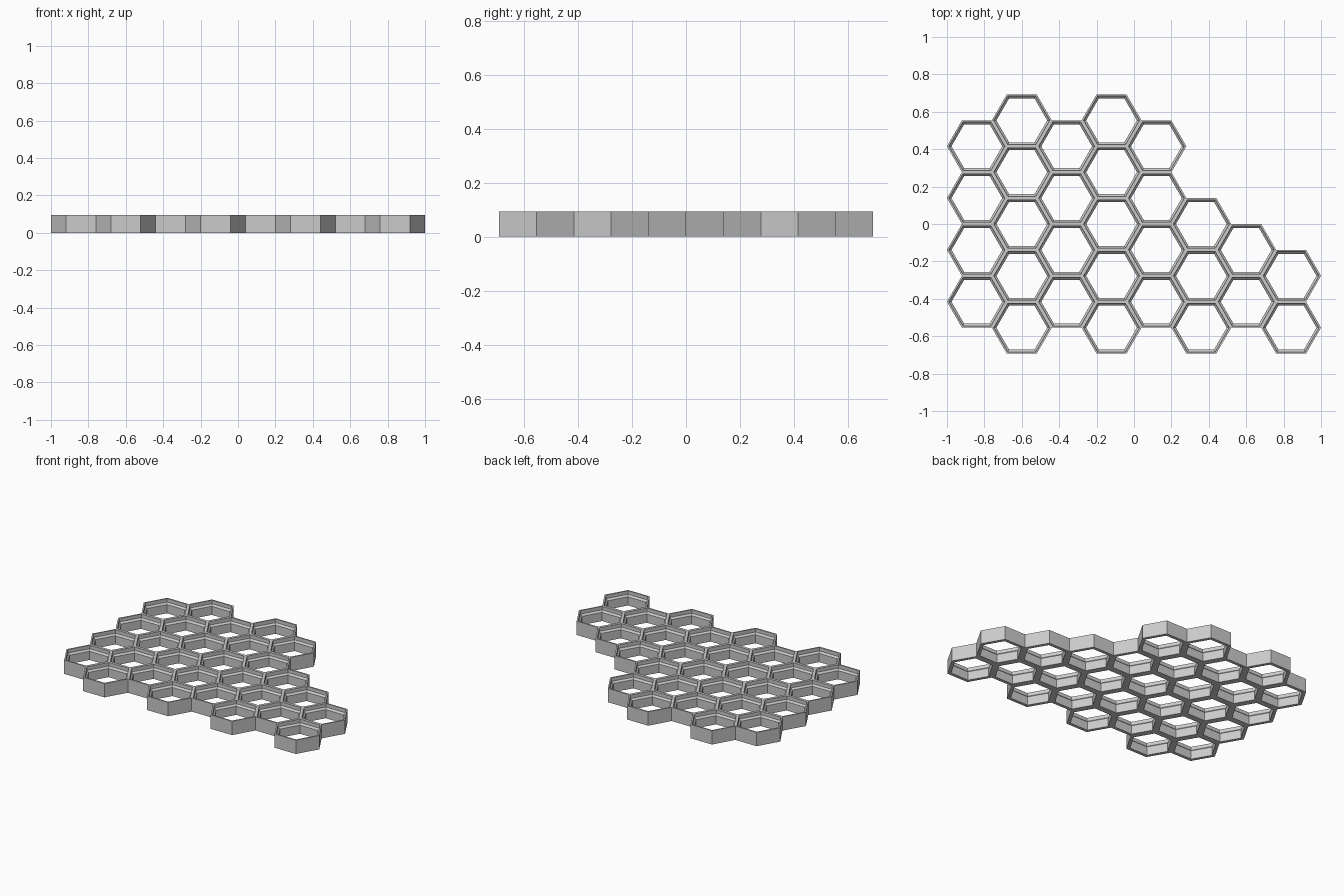
import bpy, bmesh
from math import cos, sin, pi, sqrt
from mathutils import Vector

cube = bpy.data.objects.get("Cube")
if cube:
    bpy.data.objects.remove(cube, do_unlink=True)

R = 0.16                 # outer radius of a cell
PITCH = R * sqrt(3)      # distance between neighbouring cells
HEIGHT = 0.094

# Wall section of one cell as (apothem, height): thick foot, slope, thin rim
outer = PITCH / 2
thick = outer - 0.021
thin = outer - 0.0095
section = [(outer, 0), (thick, 0), (thick, 0.059), (thin, 0.07),
           (thin, HEIGHT), (outer, HEIGHT)]

# Cells in each column, from left to right; odd columns sit half a cell lower
counts = [4, 5, 4, 5, 4, 3, 2, 2]
centres = []
for col, count in enumerate(counts):
    start = -2 if col % 2 else -1.5
    for row in range(count):
        centres.append(Vector(((col - 3.5) * 1.5 * R, (start + row) * PITCH, 0)))


def has_neighbour(centre, side):
    """True if another cell touches this side."""
    angle = (side + 0.5) * pi / 3
    spot = centre + Vector((cos(angle), sin(angle), 0)) * PITCH
    return any((spot - c).length < R / 4 for c in centres)


def add_cell(bm, centre):
    rings = []
    for apothem, z in section:
        r = apothem / cos(pi / 6)
        rings.append([bm.verts.new(centre + Vector((r * cos(i * pi / 3), r * sin(i * pi / 3), z)))
                      for i in range(6)])
    for k, ring in enumerate(rings):
        following = rings[(k + 1) % len(rings)]
        outside = k == len(rings) - 1
        for i in range(6):
            if outside and has_neighbour(centre, i):
                continue          # neighbouring cells join into one wall
            j = (i + 1) % 6
            bm.faces.new((ring[i], ring[j], following[j], following[i]))


# Honeycomb panel
bm = bmesh.new()
for centre in centres:
    add_cell(bm, centre)
bmesh.ops.remove_doubles(bm, verts=bm.verts, dist=0.0005)
bmesh.ops.recalc_face_normals(bm, faces=bm.faces)
mesh = bpy.data.meshes.new("honeycomb_panel")
bm.to_mesh(mesh)
bm.free()

# Plain grey material
grey = bpy.data.materials.new("light_grey")
grey.use_nodes = True
colour = (0.6, 0.6, 0.6, 1)
grey.diffuse_color = colour
grey.node_tree.nodes["Principled BSDF"].inputs["Base Color"].default_value = colour
mesh.materials.append(grey)

panel = bpy.data.objects.new("honeycomb_panel", mesh)
bpy.context.collection.objects.link(panel)
